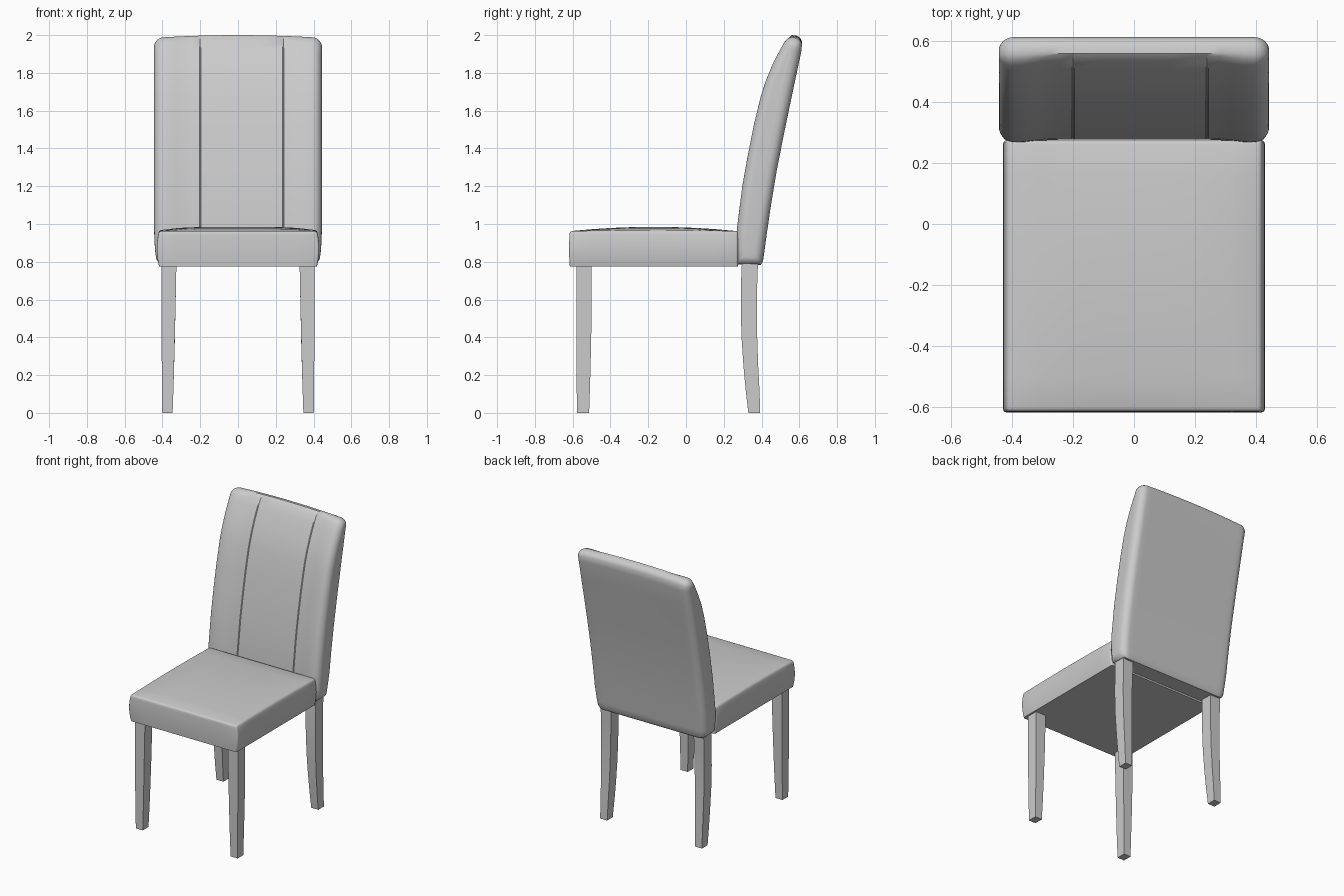
import bpy, bmesh, math
from mathutils import Vector

if "Cube" in bpy.data.objects:
    bpy.data.objects.remove(bpy.data.objects["Cube"])

grey = bpy.data.materials.new("light grey")
grey.diffuse_color = (0.6, 0.6, 0.6, 1)
grey.use_nodes = True
grey.node_tree.nodes["Principled BSDF"].inputs["Base Color"].default_value = grey.diffuse_color


def finish(name, bm, angle=40):
    bmesh.ops.recalc_face_normals(bm, faces=bm.faces)
    mesh = bpy.data.meshes.new(name)
    bm.to_mesh(mesh)
    bm.free()
    mesh.materials.append(grey)
    obj = bpy.data.objects.new(name, mesh)
    bpy.context.collection.objects.link(obj)
    bpy.ops.object.select_all(action='DESELECT')
    obj.select_set(True)
    bpy.context.view_layer.objects.active = obj
    bpy.ops.object.shade_smooth_by_angle(angle=math.radians(angle))
    return obj


def loft(bm, rings):
    """Skin a list of equal closed rings and cap both ends."""
    rows = [[bm.verts.new(p) for p in ring] for ring in rings]
    n = len(rows[0])
    for a, b in zip(rows, rows[1:]):
        for i in range(n):
            j = (i + 1) % n
            bm.faces.new((a[i], a[j], b[j], b[i]))
    bm.faces.new(rows[0])
    bm.faces.new(rows[-1])


# Seat cushion: crowned top, slightly bulging sides, softened edges
bm = bmesh.new()
bmesh.ops.create_cube(bm, size=2)
bmesh.ops.subdivide_edges(bm, edges=bm.edges[:], cuts=7, use_grid_fill=True)
for v in bm.verts:
    x, y, z = v.co
    up = (z + 1) / 2
    crown = 0.018 * (1 - x ** 4) * (1 - y * y) + 0.005 * (1 - y * y)
    v.co = (x * (0.418 + 0.012 * (1 - z * z)),
            -0.17 + 0.445 * y - (0.004 * (1 - z * z) if y < 0 else 0),
            0.775 + up * 0.187 + up * crown)
bm.normal_update()
sharp = [e for e in bm.edges if e.calc_face_angle(0) > math.radians(50)
         and max(v.co.z for v in e.verts) > 0.79]
bmesh.ops.bevel(bm, geom=sharp, offset=0.012, segments=3, profile=0.5, affect='EDGES')
finish("seat", bm)

# Backrest: side profile (y, z) swept across x, drawn in at the rounded sides
front = [(0.278, 0.785), (0.267, 0.80), (0.265, 0.88), (0.27, 0.98), (0.298, 1.20),
         (0.328, 1.37), (0.36, 1.53), (0.396, 1.68), (0.425, 1.77), (0.462, 1.86),
         (0.497, 1.93), (0.52, 1.972), (0.54, 1.994)]
rear = [(0.56, 2.0), (0.585, 1.997), (0.604, 1.986), (0.614, 1.965), (0.611, 1.925),
        (0.585, 1.80), (0.55, 1.63), (0.515, 1.46), (0.48, 1.28), (0.45, 1.10),
        (0.428, 0.95), (0.413, 0.84), (0.407, 0.80), (0.395, 0.782)]
low, high = Vector((0.337, 0.85)), Vector((0.55, 1.93))
HALF, ROUND = 0.444, 0.05
SEAMS = (-0.2, 0.24)


def back_ring(x, inset):
    ring = []
    for i, p in enumerate(front + rear):
        p = Vector(p)
        t = (p - low).dot(high - low) / (high - low).length_squared
        c = low.lerp(high, min(1, max(0, t)))
        p = p + (c - p).normalized() * min(inset, 0.9 * (c - p).length)
        y, z = p
        if 0 < i < len(front):
            # shallow hollow between the side rolls, plus stitched seams
            s = min(1, max(0, (0.38 - abs(x)) / 0.12))
            y += 0.012 * s * s * (3 - 2 * s)
            if min(abs(x - seam) for seam in SEAMS) < 0.001:
                y += 0.004
        height = min(1, max(0, (z - 0.78) / 1.22))
        z -= 0.012 * height ** 4 * (x / 0.4) ** 2
        taper = 1 - 0.04 * max(0, (0.95 - z) / 0.17) ** 2
        ring.append((x * taper, y, z))
    return ring


stations = [(x / 100, 0) for x in (-36, -32, -28, -24, -12, 0, 12, 28, 32, 36)]
for seam in SEAMS:
    stations += [(seam + d, 0) for d in (-0.004, 0, 0.004)]
for k in range(7):
    a = math.radians(15 * k)
    x = HALF - ROUND + ROUND * math.sin(a)
    stations += [(s * x, ROUND * (1 - math.cos(a))) for s in (-1, 1)]
bm = bmesh.new()
loft(bm, [back_ring(x, d) for x, d in sorted(stations)])
finish("backrest", bm)

# Legs: tapered square posts, rows are (z, y front, y rear, x inner, x outer)
front_rows = [(0, -0.577, -0.513, 0.346, 0.401), (0.15, -0.579, -0.508, 0.341, 0.402),
              (0.3, -0.58, -0.504, 0.337, 0.404), (0.55, -0.581, -0.499, 0.331, 0.406),
              (0.79, -0.581, -0.499, 0.326, 0.406)]
rear_rows = [(0, 0.33, 0.393, 0.346, 0.401), (0.12, 0.316, 0.389, 0.342, 0.402),
             (0.25, 0.304, 0.382, 0.338, 0.403), (0.4, 0.294, 0.377, 0.334, 0.405),
             (0.55, 0.29, 0.375, 0.331, 0.406), (0.68, 0.291, 0.377, 0.328, 0.406),
             (0.8, 0.296, 0.381, 0.326, 0.406)]
for label, rows in (("front", front_rows), ("rear", rear_rows)):
    for side, s in (("left", -1), ("right", 1)):
        bm = bmesh.new()
        loft(bm, [[(s * xi, yf, z), (s * xo, yf, z), (s * xo, yr, z), (s * xi, yr, z)]
                  for z, yf, yr, xi, xo in rows])
        finish(f"{label}_leg_{side}", bm, 30)
